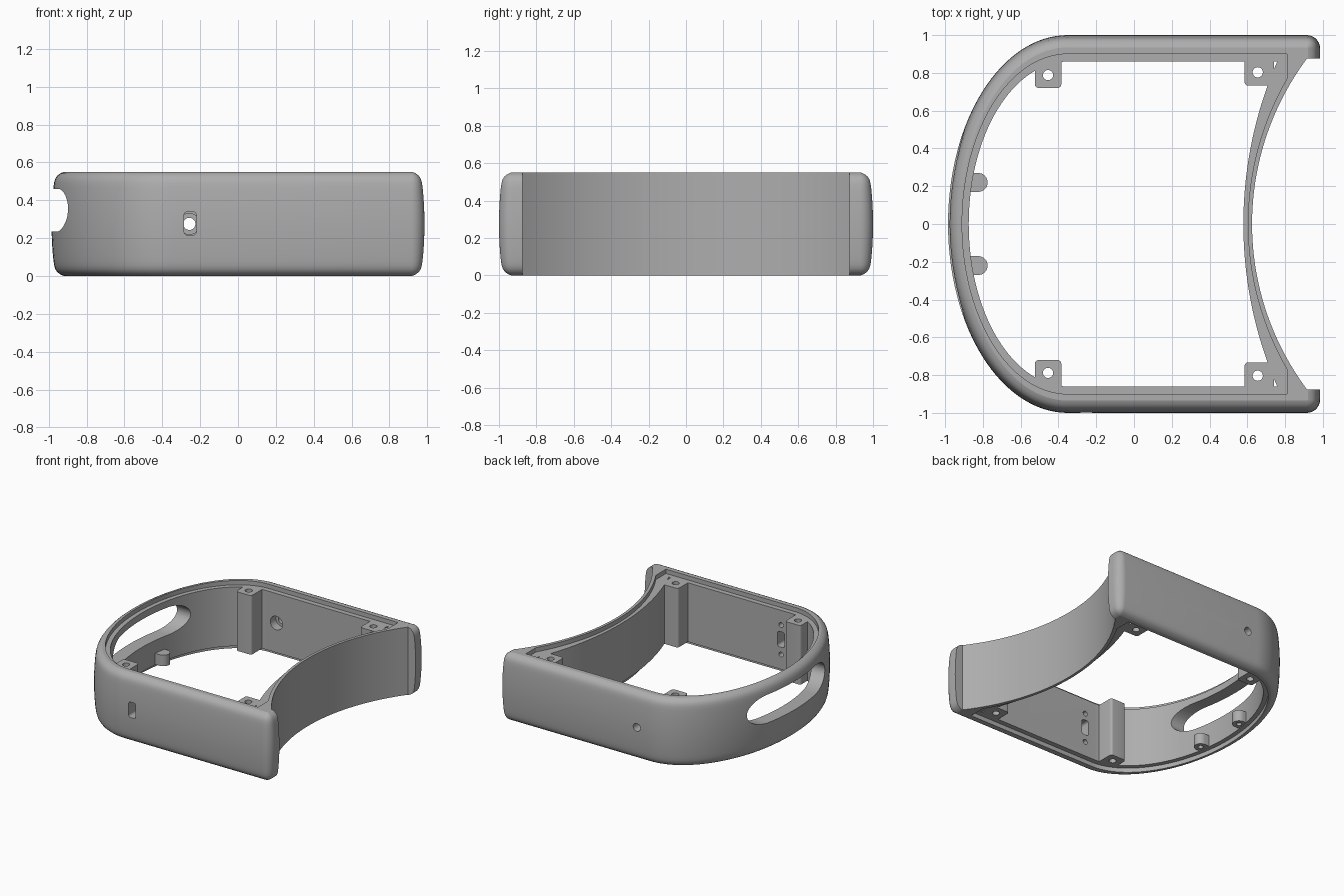
import bpy, bmesh
from math import sin, cos, pi, sqrt, radians

if "Cube" in bpy.data.objects:
    bpy.data.objects.remove(bpy.data.objects["Cube"])

HEIGHT, MID = 0.55, 0.275
LEFT_X = -0.35          # centre of the elliptical end

grey = bpy.data.materials.new("plain_grey")
grey.use_nodes = True
colour = (0.42, 0.42, 0.42, 1)
grey.diffuse_color = colour
grey.node_tree.nodes["Principled BSDF"].inputs["Base Color"].default_value = colour


def loft(name, rings):
    """Closed solid through rings of equal point count."""
    bm = bmesh.new()
    loops = [[bm.verts.new(p) for p in ring] for ring in rings]
    n = len(loops[0])
    for a, b in zip(loops, loops[1:]):
        for i in range(n):
            j = (i + 1) % n
            bm.faces.new((a[i], a[j], b[j], b[i]))
    bm.faces.new(loops[0][::-1])
    bm.faces.new(loops[-1])
    bmesh.ops.recalc_face_normals(bm, faces=bm.faces)
    mesh = bpy.data.meshes.new(name)
    bm.to_mesh(mesh)
    bm.free()
    mesh.materials.append(grey)
    ob = bpy.data.objects.new(name, mesh)
    bpy.context.collection.objects.link(ob)
    return ob


def prism(name, pts, axis, lo, hi):
    place = {"X": lambda u, v, w: (w, u, v),
             "Y": lambda u, v, w: (u, w, v),
             "Z": lambda u, v, w: (u, v, w)}[axis]
    return loft(name, [[place(u, v, w) for u, v in pts] for w in (lo, hi)])


def ellipse(cx, cy, rx, ry, start, end, n):
    angles = [radians(start + (end - start) * i / n) for i in range(n + 1)]
    return [(cx + rx * cos(a), cy + ry * sin(a)) for a in angles]


def circle(cx, cy, r):
    return ellipse(cx, cy, r, r, 0, 360, 32)[:-1]


def rounded(x0, x1, y0, y1, rx, ry, n=6):
    """Rectangle with elliptical corners."""
    pts = []
    for cx, cy, a in ((x1 - rx, y1 - ry, 0), (x0 + rx, y1 - ry, 90),
                      (x0 + rx, y0 + ry, 180), (x1 - rx, y0 + ry, 270)):
        pts += ellipse(cx, cy, rx, ry, a, a + 90, n)
    return pts


def bow(x_mid, x_end, half, n=40):
    """Arc from -half to +half in y, deepest at y = 0."""
    sag = x_end - x_mid
    r = (half * half + sag * sag) / (2 * sag)
    ys = [-half + 2 * half * i / n for i in range(n + 1)]
    return [(x_mid + r - sqrt(r * r - y * y), y) for y in ys]


def combine(target, tool, operation):
    mod = target.modifiers.new(operation, "BOOLEAN")
    mod.operation, mod.solver, mod.object = operation, "EXACT", tool
    bpy.context.view_layer.objects.active = target
    bpy.ops.object.modifier_apply(modifier=mod.name)
    bpy.data.objects.remove(tool)


def cut(tool):
    combine(case, tool, "DIFFERENCE")


def add(tool):
    combine(case, tool, "UNION")


# Outer shell: D outline with bulging sides
def outline(inset, z):
    r = 0.07 - inset
    pts = ellipse(LEFT_X, 0, 0.635 - inset, 1 - inset, 90, 270, 64)
    pts += ellipse(0.915, -0.93, r, r, -90, 0, 8)
    pts += ellipse(0.915, 0.93, r, r, 0, 90, 8)
    return [(x, y, z) for x, y in pts]


rings = []
for k in range(-12, 13):
    t = sin(pi / 2 * k / 12)
    rings.append(outline(0.02 * t ** 2 + 0.045 * t ** 16, MID + MID * t))
case = loft("case_ring", rings)

# Concave end between the two arms
cut(prism("end_cutter", bow(0.625, 0.915, 0.875) + [(1.3, 0.875), (1.3, -0.875)],
          "Z", -0.1, 0.7))

# Open middle
cut(prism("cavity_cutter", ellipse(LEFT_X, 0, 0.525, 0.86, 90, 270, 64)
          + bow(0.579, 0.758, 0.86), "Z", -0.1, 0.7))

# Corner posts
for side in (-1, 1):
    for x0, x1, y0 in ((-0.525, -0.385, 0.72), (0.585, 0.74, 0.732)):
        ya, yb = sorted((side * y0, side * 0.88))
        add(prism("corner_post", rounded(x0, x1, ya, yb, 0.02, 0.02), "Z", 0.015, 0.535))

# Stepped ledges, top and bottom
ledge = (ellipse(LEFT_X, 0, 0.56, 0.9, 90, 270, 64) + [(0.81, -0.9)]
         + bow(0.603, 0.81, 0.77) + [(0.81, 0.9)])
for lo, hi in ((-0.1, 0.035), (HEIGHT - 0.035, 0.7)):
    cut(prism("ledge_cutter", ledge, "Z", lo, hi))

# Screw holes in posts, small tabs on the round end
for side in (-1, 1):
    for x, y in ((-0.455, 0.788), (0.655, 0.803)):
        cut(prism("post_hole", circle(x, side * y, 0.027), "Z", -0.1, 0.7))
    y = side * 0.22
    tab = [(-0.9, y + 0.05), (-0.9, y - 0.05)]
    tab += ellipse(-0.825, y, 0.05, 0.05, -90, 90, 16)
    add(prism("end_tab", tab, "Z", 0.04, 0.13))
    cut(prism("tab_hole", circle(-0.825, y, 0.02), "Z", 0, 0.1))

# Long slot through the round end
cut(prism("slot_cutter", rounded(-0.5, 0.5, 0.235, 0.46, 0.2, 0.11, 12), "X", -1.2, -0.6))

# Port and blind screw holes in the front wall
cut(prism("port_cutter", rounded(-0.285, -0.22, 0.215, 0.34, 0.02, 0.02), "Y", -1.2, -0.8))
for dz in (-0.12, 0.12):
    cut(prism("port_screw_hole", circle(-0.253, MID + dz, 0.02), "Y", -0.93, -0.8))

# Button hole with a wider inner bore in the back wall
cut(prism("button_hole", circle(-0.257, MID, 0.032), "Y", 0.8, 1.2))
cut(prism("button_bore", circle(-0.257, MID, 0.055), "Y", 0.8, 0.93))

bpy.ops.object.select_all(action="DESELECT")
case.select_set(True)
bpy.context.view_layer.objects.active = case
bpy.ops.object.shade_smooth_by_angle(angle=radians(20))
